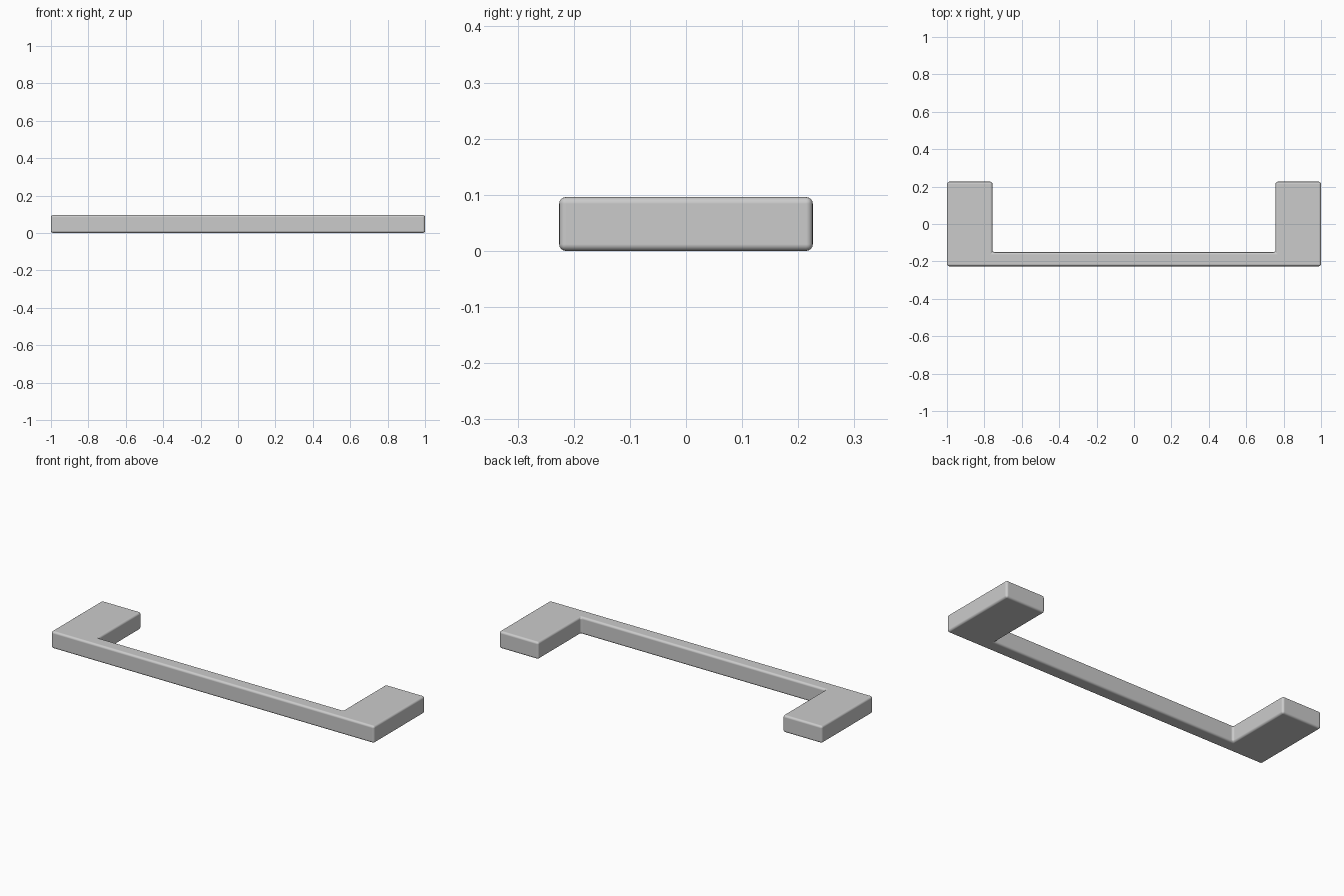
import bpy, bmesh

if "Cube" in bpy.data.objects:
    bpy.data.objects.remove(bpy.data.objects["Cube"])

X, Y, H = 1.0, 0.226, 0.096      # half length, half depth, height
INNER_X, INNER_Y = 0.757, -0.151  # inside edges of the feet and the grip bar

# U-shaped outline seen from above
half = [(X, -Y), (X, Y), (INNER_X, Y), (INNER_X, INNER_Y)]
outline = half + [(-x, y) for x, y in reversed(half)]

# Extrude the outline into a solid handle
bm = bmesh.new()
face = bm.faces.new([bm.verts.new((x, y, 0)) for x, y in outline])
top = bmesh.ops.extrude_face_region(bm, geom=[face])["geom"]
bmesh.ops.translate(bm, vec=(0, 0, H),
                    verts=[v for v in top if isinstance(v, bmesh.types.BMVert)])
bmesh.ops.recalc_face_normals(bm, faces=bm.faces)
mesh = bpy.data.meshes.new("pull_handle")
bm.to_mesh(mesh)
bm.free()
handle = bpy.data.objects.new("pull_handle", mesh)
bpy.context.collection.objects.link(handle)

# Small rounded edges all over
bevel = handle.modifiers.new("rounded_edges", "BEVEL")
bevel.width = 0.012
bevel.segments = 4
bevel.limit_method = "ANGLE"
bevel.harden_normals = True

bpy.context.view_layer.objects.active = handle
handle.select_set(True)
bpy.ops.object.shade_smooth()
